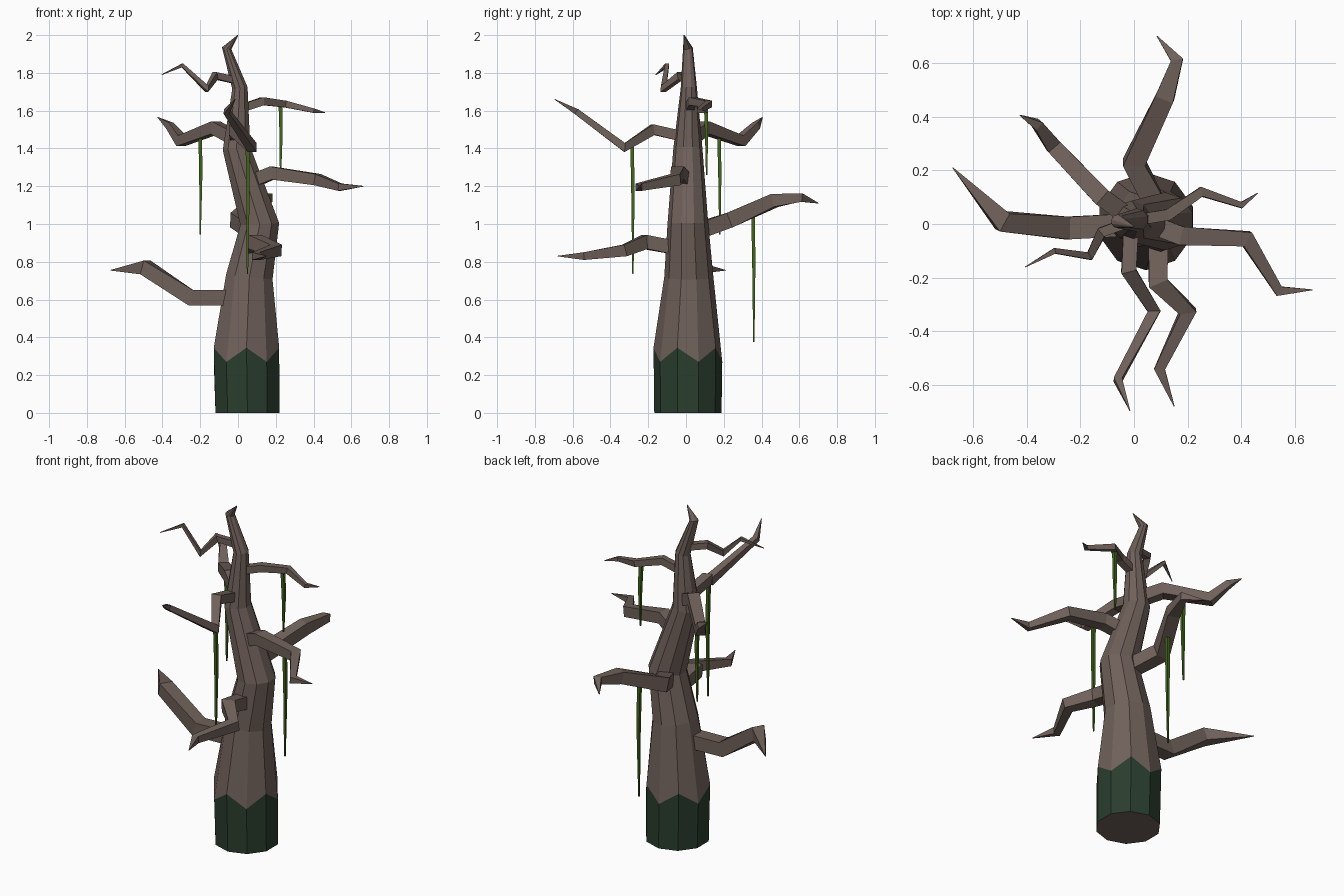
import bpy, bmesh, math
from mathutils import Vector

cube = bpy.data.objects.get("Cube")
if cube:
    bpy.data.objects.remove(cube)


def material(name, rgb):
    m = bpy.data.materials.new(name)
    m.use_nodes = True
    m.diffuse_color = (*rgb, 1)
    m.node_tree.nodes["Principled BSDF"].inputs["Base Color"].default_value = (*rgb, 1)
    return m


bark = material("bark_brown", (0.16, 0.118, 0.102))
moss = material("dark_moss_green", (0.023, 0.047, 0.027))
vine_green = material("vine_green", (0.055, 0.13, 0.012))
UP, SIDE = Vector((0, 0, 1)), Vector((1, 0, 0))


def tube(name, path, radii, sides, ref, phase, mats, adjust=None):
    """Flat-faced tube whose rings stand square to the path."""
    pts = [Vector(p) for p in path]
    bm = bmesh.new()
    rings = []
    for i, p in enumerate(pts):
        t = Vector()
        if i > 0:
            t += (p - pts[i - 1]).normalized()
        if i < len(pts) - 1:
            t += (pts[i + 1] - p).normalized()
        t.normalize()
        u = (ref - t * ref.dot(t)).normalized()
        v = t.cross(u)
        ring = []
        for k in range(sides):
            a = phase + math.tau * k / sides
            ring.append(bm.verts.new(p + radii[i] * (u * math.cos(a) + v * math.sin(a))))
        rings.append(ring)
    for a, b in zip(rings, rings[1:]):
        for k in range(sides):
            n = (k + 1) % sides
            bm.faces.new((a[k], a[n], b[n], b[k]))
    bm.faces.new(rings[0][::-1])
    bm.faces.new(rings[-1])
    if adjust:
        adjust(bm, rings)
    bmesh.ops.recalc_face_normals(bm, faces=bm.faces)
    mesh = bpy.data.meshes.new(name)
    bm.to_mesh(mesh)
    bm.free()
    for m in mats:
        mesh.materials.append(m)
    ob = bpy.data.objects.new(name, mesh)
    bpy.context.collection.objects.link(ob)
    return ob


def moss_band(bm, rings):
    # level the foot, zigzag the moss edge and colour the band below it
    for v in rings[0]:
        v.co.z = 0
    for k, v in enumerate(rings[1]):
        v.co.z = 0.345 if k % 2 == 0 else 0.27
    edge = set(rings[0]) | set(rings[1])
    for f in bm.faces:
        if len(f.verts) == 4 and all(v in edge for v in f.verts):
            f.material_index = 1


# Trunk: ten-sided, bent and tapering to a hooked tip
trunk = [(0.05, 0.01, 0, 0.178), (0.045, 0.01, 0.31, 0.182), (0.06, 0.015, 0.72, 0.13),
         (0.115, 0.01, 1.0, 0.108), (-0.008, 0.01, 1.4, 0.077),
         (0.01, 0.015, 1.72, 0.043), (-0.06, 0.01, 1.93, 0.026), (0, -0.01, 2.0, 0.002)]
tube("trunk", [p[:3] for p in trunk], [p[3] for p in trunk], 10, SIDE,
     -math.pi / 2, [bark, moss], moss_band)

# Branches: crooked square limbs, each with its half thickness
branches = {
    "back_branch": (0.041, [(0.09, 0.05, 0.96), (0, 0.23, 1.02), (0.115, 0.47, 1.125),
                            (0.16, 0.61, 1.14), (0.085, 0.7, 1.11)]),
    "right_back_branch": (0.034, [(-0.01, 0.02, 1.45), (-0.12, 0.1, 1.51), (-0.3, 0.29, 1.44),
                                  (-0.36, 0.37, 1.52), (-0.425, 0.405, 1.565)]),
    "right_low_branch": (0.042, [(0.04, 0, 0.61), (-0.25, -0.015, 0.61),
                                 (-0.49, 0.01, 0.77), (-0.675, 0.21, 0.755)]),
    "right_top_branch": (0.019, [(-0.01, 0.01, 1.76), (-0.12, -0.03, 1.785), (-0.165, -0.12, 1.715),
                                 (-0.295, -0.1, 1.84), (-0.405, -0.16, 1.79)]),
    "front_high_branch": (0.028, [(-0.01, 0, 1.46), (-0.02, -0.175, 1.5), (0.075, -0.325, 1.405),
                                  (-0.06, -0.58, 1.595), (-0.015, -0.695, 1.66)]),
    "front_low_branch": (0.037, [(0.09, -0.03, 0.87), (0.09, -0.22, 0.905), (0.2, -0.325, 0.86),
                                 (0.095, -0.54, 0.83), (0.15, -0.68, 0.83)]),
    "left_branch": (0.035, [(0.06, 0, 1.22), (0.18, -0.045, 1.27), (0.42, -0.055, 1.235),
                            (0.54, -0.25, 1.195), (0.665, -0.245, 1.2)]),
    "left_high_branch": (0.021, [(0.01, 0.015, 1.61), (0.13, 0.035, 1.65), (0.25, 0.12, 1.635),
                                 (0.4, 0.07, 1.6), (0.46, 0.115, 1.59)]),
}
for name, (half, path) in branches.items():
    taper = [1, 1, 0.85, 0.55] if len(path) == 5 else [1, 1, 0.9]
    radii = [half * s * math.sqrt(2) for s in taper] + [0.002]
    tube(name, path, radii, 4, UP, math.pi / 4, [bark])

# Hanging vines: top point and length
vines = {"right_vine": ((-0.2, 0.175, 1.47), 0.525),
         "left_vine": ((0.225, 0.105, 1.62), 0.36),
         "front_vine": ((0.05, -0.285, 1.42), 0.685),
         "back_vine": ((0.06, 0.355, 1.06), 0.685)}
for name, ((x, y, z), length) in vines.items():
    path = [(x, y, z), (x + 0.003, y + 0.004, z - length * 0.4), (x, y + 0.004, z - length)]
    tube(name, path, [0.014, 0.012, 0.005], 4, SIDE, math.pi / 4, [vine_green])
